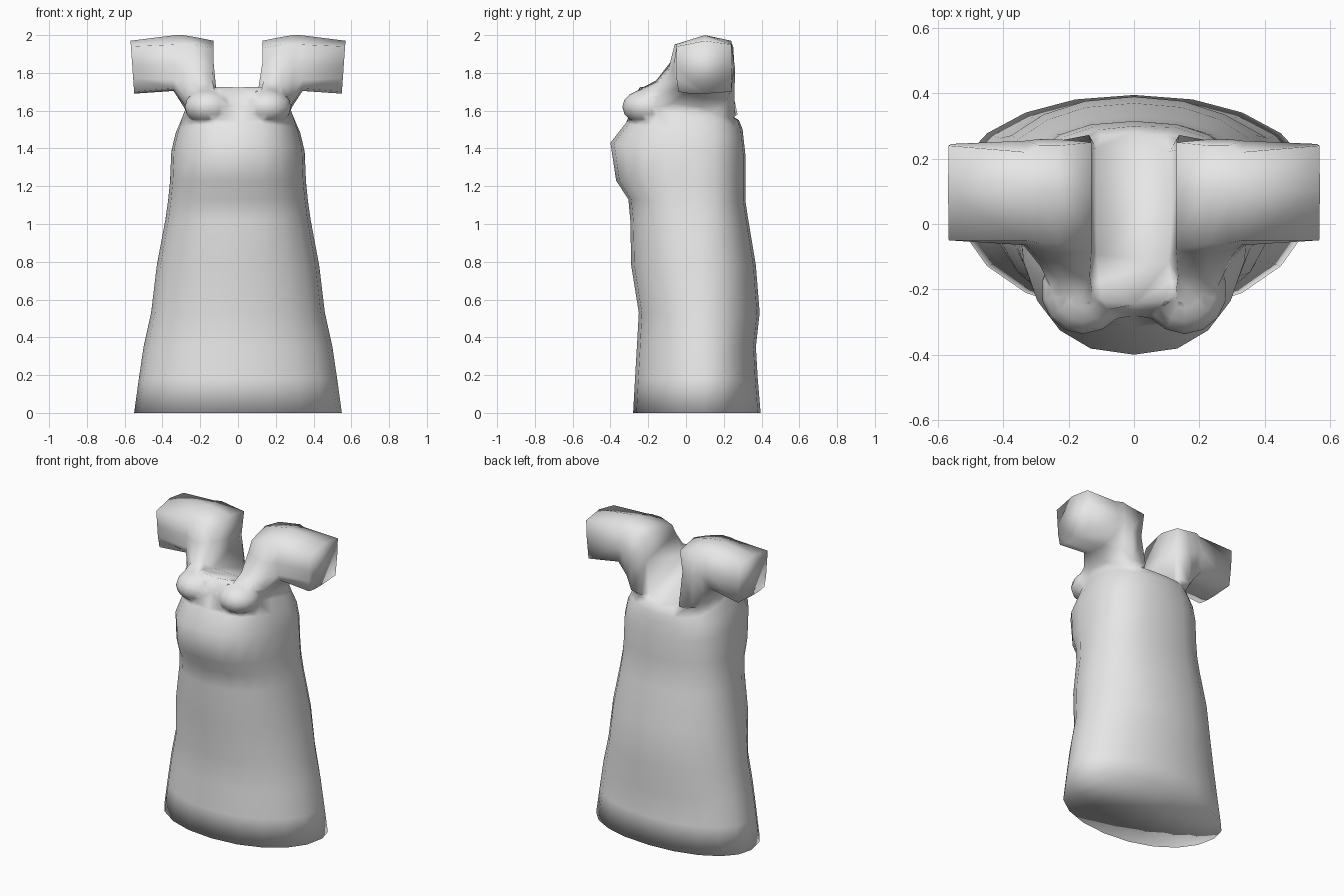
import bpy, bmesh, math

if "Cube" in bpy.data.objects:
    bpy.data.objects.remove(bpy.data.objects["Cube"])

grey = bpy.data.materials.new("plain_grey")
grey.diffuse_color = (0.8, 0.8, 0.8, 1)
grey.use_nodes = True
grey.node_tree.nodes["Principled BSDF"].inputs["Base Color"].default_value = grey.diffuse_color


def loft(name, rings):
    """Closed skin through rings that all have the same point count."""
    bm = bmesh.new()
    loops = [[bm.verts.new(p) for p in ring] for ring in rings]
    n = len(loops[0])
    for a, b in zip(loops, loops[1:]):
        for i in range(n):
            j = (i + 1) % n
            bm.faces.new((a[i], a[j], b[j], b[i]))
    bm.faces.new(loops[0][::-1])
    bm.faces.new(loops[-1])
    return finish(name, bm)


def finish(name, bm):
    bmesh.ops.recalc_face_normals(bm, faces=bm.faces)
    mesh = bpy.data.meshes.new(name)
    bm.to_mesh(mesh)
    bm.free()
    mesh.materials.append(grey)
    obj = bpy.data.objects.new(name, mesh)
    bpy.context.collection.objects.link(obj)
    return obj


def spow(v, e):
    return math.copysign(abs(v) ** e, v)


def body_ring(zf, zb, w, front, back, cy, n):
    """Rounded oval, tilted from height zf at the front to zb at the back."""
    pts = []
    for i in range(20):
        t = 2 * math.pi * i / 20
        c, s = math.cos(t), math.sin(t)
        if abs(c) < 1e-6:
            c = 0
        if abs(s) < 1e-6:
            s = 0
        u = spow(s, 2 / n)
        y = cy + u * ((back - cy) if s > 0 else (cy - front))
        k = (y - front) / (back - front)
        pts.append((w * spow(c, 2 / n), y, zf + (zb - zf) * k))
    return pts


# Skirt and bodice: front z, back z, half width, front y, back y, centre y, squareness
body_profile = [
    (0.00, 0.00, 0.55, -0.28, 0.395, 0.10, 2.1),
    (0.18, 0.18, 0.525, -0.27, 0.38, 0.10, 2.1),
    (0.35, 0.35, 0.50, -0.26, 0.37, 0.10, 2.1),
    (0.53, 0.53, 0.46, -0.25, 0.39, 0.09, 2.1),
    (0.78, 0.78, 0.43, -0.29, 0.37, 0.08, 2.2),
    (1.02, 1.02, 0.385, -0.295, 0.33, 0.07, 2.3),
    (1.13, 1.12, 0.37, -0.305, 0.315, 0.06, 2.4),
    (1.23, 1.22, 0.36, -0.37, 0.315, 0.06, 2.4),
    (1.43, 1.36, 0.353, -0.40, 0.315, 0.06, 2.4),
    (1.53, 1.45, 0.33, -0.32, 0.305, 0.06, 2.5),
    (1.64, 1.50, 0.30, -0.28, 0.30, 0.06, 2.4),
    (1.735, 1.55, 0.26, -0.25, 0.285, 0.06, 2.3),
]
dress = loft("dress", [body_ring(*r) for r in body_profile])

# Strap and sleeve sections: (y, z) outlines at each x
sleeve_sections = {
    0.13: [(-.24, 1.72), (-.15, 1.77), (-.08, 1.86), (-.04, 1.93), (.10, 1.97),
           (.25, 1.94), (.26, 1.80), (.28, 1.57), (.05, 1.54), (-.18, 1.57)],
    0.23: [(-.24, 1.68), (-.16, 1.74), (-.09, 1.83), (-.06, 1.95), (.10, 1.99),
           (.24, 1.96), (.26, 1.80), (.26, 1.57), (.05, 1.54), (-.18, 1.57)],
    0.29: [(-.13, 1.68), (-.11, 1.75), (-.08, 1.83), (-.06, 1.95), (.10, 2.00),
           (.24, 1.97), (.26, 1.82), (.23, 1.66), (.08, 1.62), (-.08, 1.64)],
    0.33: [(-.04, 1.72), (-.06, 1.76), (-.065, 1.84), (-.05, 1.95), (.10, 2.00),
           (.22, 1.97), (.255, 1.84), (.23, 1.73), (.10, 1.71), (.02, 1.71)],
    0.56: [(-.04, 1.70), (-.05, 1.77), (-.05, 1.84), (-.05, 1.94), (.10, 1.97),
           (.24, 1.95), (.245, 1.84), (.24, 1.70), (.10, 1.69), (.02, 1.69)],
}

parts = []
for side, sx in (("left", -1), ("right", 1)):
    rings = []
    for x, outline in sleeve_sections.items():
        lean = 0.07 if x > 0.5 else 0
        rings.append([(sx * (x + lean * (z - 1.84)), y, z) for y, z in outline])
    parts.append(loft(side + "_sleeve", rings))

    # Gathered upper bust
    bm = bmesh.new()
    bmesh.ops.create_uvsphere(bm, u_segments=14, v_segments=8, radius=1)
    for v in bm.verts:
        v.co = (sx * 0.155 + 0.132 * v.co.x, -0.205 + 0.135 * v.co.y,
                1.62 + 0.095 * v.co.z)
    parts.append(finish(side + "_bust", bm))

# Merge everything into one garment skin
bpy.context.view_layer.objects.active = dress
for part in parts:
    mod = dress.modifiers.new("join", 'BOOLEAN')
    mod.operation = 'UNION'
    mod.solver = 'EXACT'
    mod.object = part
    bpy.ops.object.modifier_apply(modifier=mod.name)
    bpy.data.objects.remove(part)

# Soft cloth shading with tiny seam slivers cleaned up
bm = bmesh.new()
bm.from_mesh(dress.data)
bmesh.ops.remove_doubles(bm, verts=bm.verts, dist=0.012)
bmesh.ops.triangulate(bm, faces=[f for f in bm.faces if len(f.verts) > 4])
seam = [v for v in bm.verts if 1.5 < v.co.z < 1.8 and abs(v.co.x) < 0.34]
bmesh.ops.smooth_vert(bm, verts=seam, factor=0.25,
                      use_axis_x=True, use_axis_y=True, use_axis_z=True)
for f in bm.faces:
    f.smooth = True
    f.material_index = 0
bm.to_mesh(dress.data)
bm.free()
